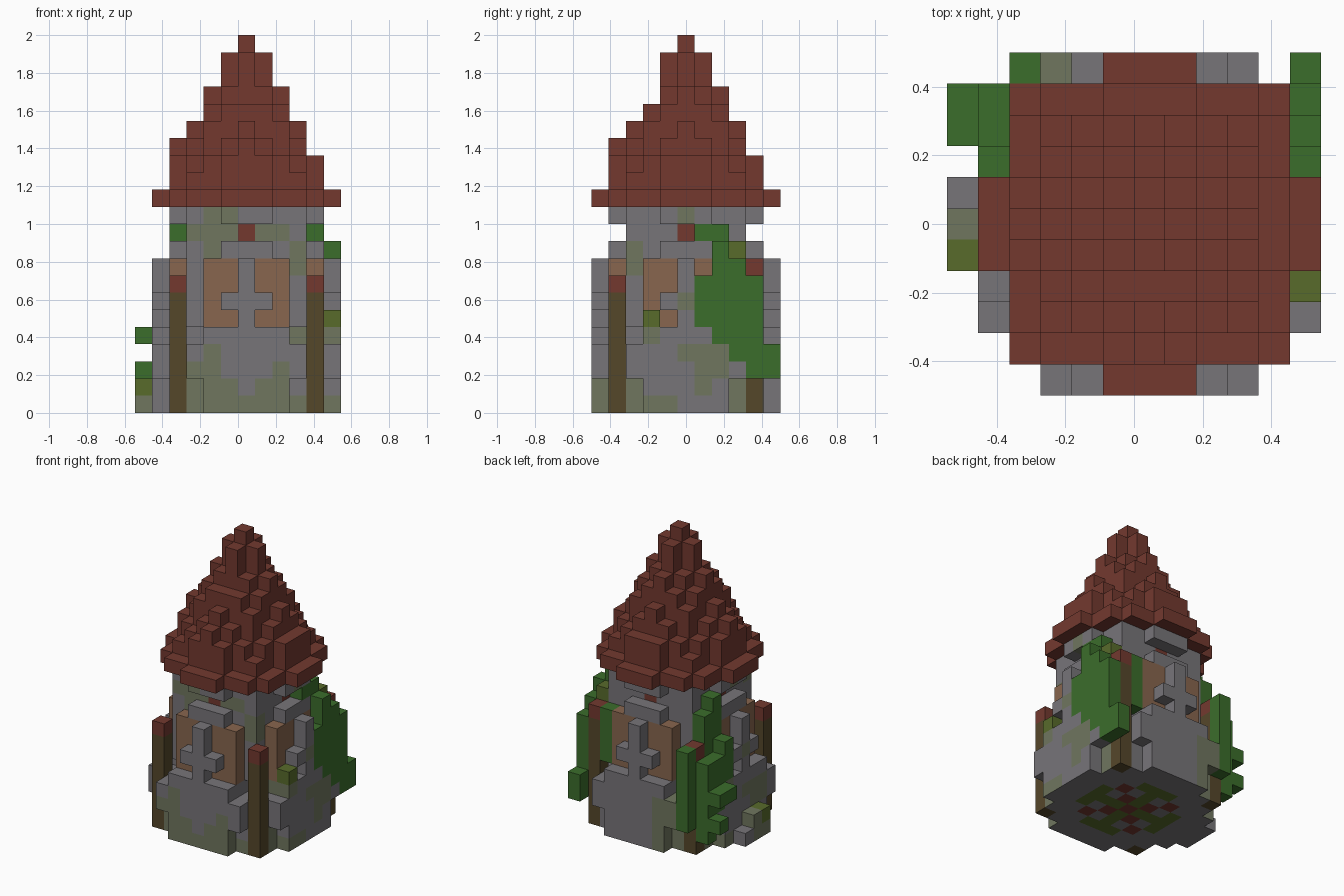
import bpy
import bmesh
from mathutils import Vector

cube = bpy.data.objects.get("Cube")
if cube:
    bpy.data.objects.remove(cube, do_unlink=True)

UNIT = 2 / 22
PALETTE = {
    "stone": "777579", "mossy_stone": "70765F", "roof_red": "73392F",
    "leaf_green": "3B6D2B", "olive": "586B2B", "post_brown": "55472A",
    "window_wood": "88664E",
}
NAMES = list(PALETTE)


def linear(v):
    return v / 12.92 if v <= 0.04045 else ((v + 0.055) / 1.055) ** 2.4


def make_material(name, code):
    rgb = [linear(c / 255) for c in bytes.fromhex(code)]
    mat = bpy.data.materials.new(name)
    mat.use_nodes = True
    mat.diffuse_color = (*rgb, 1)
    bsdf = next(n for n in mat.node_tree.nodes if n.type == 'BSDF_PRINCIPLED')
    bsdf.inputs["Base Color"].default_value = (*rgb, 1)
    bsdf.inputs["Roughness"].default_value = 0.9
    return mat


MATERIALS = [make_material(n, c) for n, c in PALETTE.items()]

# Every block: (x, y, layer) from the tower axis -> (part, colour)
blocks = {}


def put(part, colour, x, y, low, high=None):
    for k in range(low, (low if high is None else high) + 1):
        blocks[x, y, k] = (part, colour)


# Moss patches on the wall, top layer first, one letter per block
FRONT_MOSS = """
...mm......
..mmm.mm...
...m....m..
........m..
...........
...........
...........
...........
...m.......
..mm...m...
..mmm.mm..m
mmmmmmmmmmm""".split()
SIDE_MOSS = """
.....m.....
...........
..m........
..m........
...........
.....m.....
...........
...m.......
.....mmm...
......mm...
m.m...m.m.m
m.mmm...m.m""".split()


def stone(x, y, k):
    if y > 0 and y >= abs(x):
        mossy = x <= -2 and k <= 3
    else:
        rows, col = (FRONT_MOSS, x) if -y >= abs(x) else (SIDE_MOSS, y)
        if x < 0 and rows is SIDE_MOSS:
            col = -col
        mossy = rows[len(rows) - 1 - k][col + 5] == "m"
    return "mossy_stone" if mossy else "stone"


# Round stone wall with a wide foot, a neck and a ring under the roof
def in_wall(x, y, k):
    d, a, b = x * x + y * y, min(abs(x), abs(y)), max(abs(x), abs(y))
    if k <= 1:
        return d <= 29
    if k <= 3:
        return d <= 34 and a < 4
    if k == 4:
        return d <= 29 and a <= 2
    if k <= 8:
        return d <= 20
    if k == 10:
        return b <= 3
    return d <= 18


SPAN = range(-5, 6)
for k in range(12):
    for x in SPAN:
        for y in SPAN:
            if in_wall(x, y, k):
                put("wall", stone(x, y, k), x, y, k)


# Four windows, each with panels, a crossed bar and a red block above
def turn(side, across, out):
    return [(across, -out), (out, across), (-across, out), (-out, -across)][side]


for side in range(4):
    for a in range(-2, 3):
        put("windows", "window_wood", *turn(side, a, 4), 5, 8)
    x, y = turn(side, 0, 5)
    put("window_bars", "stone", x, y, 5, 8)
    for a in (-1, 0, 1):
        x, y = turn(side, a, 5)
        put("window_bars", stone(x, y, 6), x, y, 6)
    put("red_blocks", "roof_red", *turn(side, 0, 3), 10)

# Corner posts with red caps
for x in (-4, 4):
    for y in (-4, 4):
        cap = 8 if (x, y) == (4, 4) else 7
        put("posts", "post_brown", x, y, 0, cap - 1)
        put("post_caps", "roof_red", x, y, cap)

# Stepped pointed roof: squared radius of each layer
for step, r2 in enumerate((26, 18, 17, 10, 9, 5, 4, 1, 1, 0)):
    for x in SPAN:
        for y in SPAN:
            if x * x + y * y <= r2:
                put("roof", "roof_red", x, y, 12 + step)
put("roof", "roof_red", -4, 0, 15)
put("roof", "roof_red", 0, -4, 15)
del blocks[0, -2, 18]

# Climbing vines: column, lowest and highest block
LEFT_VINE = ((4, 1, 10, 10), (4, 2, 9, 10), (5, 2, 4, 9), (5, 1, 5, 7),
             (5, 3, 3, 8), (5, 4, 2, 7), (5, 5, 2, 3), (4, 3, 7, 8),
             (3, 4, 5, 8))
RIGHT_VINE = ((-4, 5, 2, 7), (-5, 4, 1, 6), (-5, 3, 3, 6), (-5, 2, 5, 7),
              (-4, 3, 6, 9), (-4, 2, 8, 10), (-6, 3, 4, 4), (-6, 4, 4, 4),
              (-6, 4, 2, 2))
for name, vine in (("left_vine", LEFT_VINE), ("right_vine", RIGHT_VINE)):
    for column in vine:
        put(name, "leaf_green", *column)

# Small plants and loose stones at the foot
put("plants", "olive", 4, 3, 9)
put("plants", "olive", 5, -2, 5)
put("plants", "olive", -6, -1, 1)
put("foot_stones", "mossy_stone", -6, -1, 0)
put("foot_stones", "mossy_stone", -6, 0, 0, 1)
put("foot_stones", "stone", -6, 1, 0)


# Floor pattern on the underside
def floor_colour(x, y, colour):
    a, b = abs(x), abs(y)
    if a == b and a <= 2:
        return "roof_red"
    if max(a, b) <= 3 and (min(a, b) == 0 or (a, b) in ((1, 3), (3, 1))):
        return "olive"
    return "stone" if colour == "mossy_stone" else colour


# Turn the blocks of each part into one mesh of outer faces
def build(part):
    bm = bmesh.new()
    corners = {}

    def vertex(p):
        key = tuple(round(c * 2) for c in p)
        if key not in corners:
            corners[key] = bm.verts.new((p + Vector((0.5, 0, 0.5))) * UNIT)
        return corners[key]

    for (x, y, k), (owner, colour) in blocks.items():
        if owner != part:
            continue
        centre = Vector((x, y, k))
        for axis in range(3):
            for sign in (-1, 1):
                n = Vector((0, 0, 0))
                n[axis] = sign
                if tuple(int(c) for c in centre + n) in blocks:
                    continue
                u = Vector((0, 0, 0))
                u[(axis + 1) % 3] = 1
                v = n.cross(u)
                quad = [centre + (n + u * s + v * t) / 2
                        for s, t in ((-1, -1), (1, -1), (1, 1), (-1, 1))]
                face = bm.faces.new([vertex(p) for p in quad])
                under = k == 0 and axis == 2 and sign < 0
                shown = floor_colour(x, y, colour) if under else colour
                face.material_index = NAMES.index(shown)
    mesh = bpy.data.meshes.new(part)
    bm.to_mesh(mesh)
    bm.free()
    for mat in MATERIALS:
        mesh.materials.append(mat)
    bpy.context.collection.objects.link(bpy.data.objects.new(part, mesh))


for part in sorted({owner for owner, _ in blocks.values()}):
    build(part)
